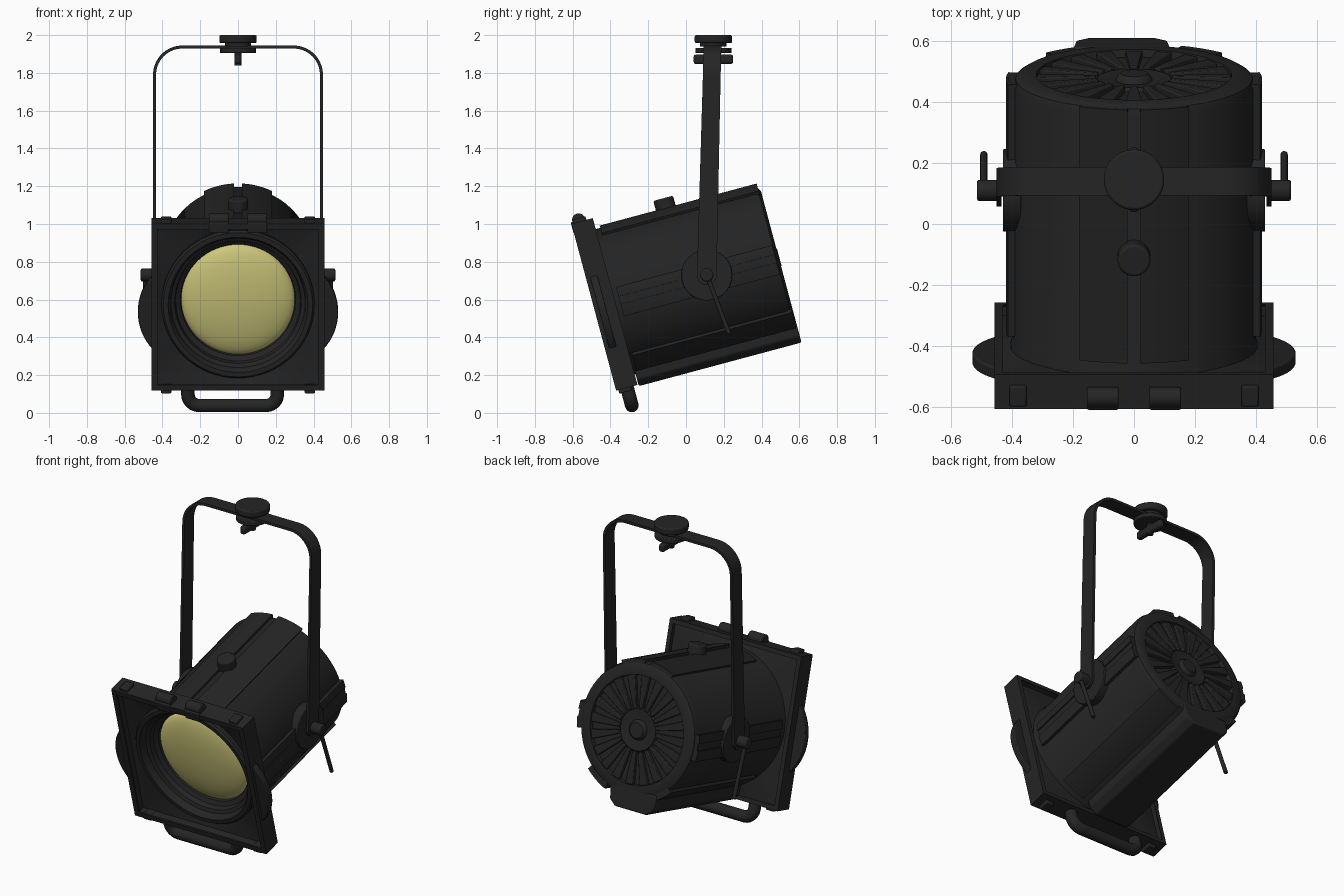
import bpy, bmesh
from math import sin, cos, pi, radians, sqrt
from mathutils import Matrix, Vector

if "Cube" in bpy.data.objects:
    bpy.data.objects.remove(bpy.data.objects["Cube"])

# Tilted lamp frame: local y runs along the barrel, origin at the yoke pivot
TILT = Matrix.Translation((0, 0.11, 0.73)) @ Matrix.Rotation(radians(15), 4, 'X')
WORLD = Matrix.Identity(4)
CZ = -0.01  # barrel axis height in the lamp frame


def material(name, col):
    m = bpy.data.materials.new(name)
    m.diffuse_color = (*col, 1)
    m.use_nodes = True
    m.node_tree.nodes["Principled BSDF"].inputs["Base Color"].default_value = m.diffuse_color
    return m


BLACK = material("black_metal", (0.018, 0.018, 0.018))
AMBER = material("lens_yellow", (0.62, 0.58, 0.2))


def finish(name, bm, frame=TILT, mat=BLACK, bevel=0):
    bmesh.ops.recalc_face_normals(bm, faces=bm.faces)
    me = bpy.data.meshes.new(name)
    bm.to_mesh(me)
    bm.free()
    me.materials.append(mat)
    ob = bpy.data.objects.new(name, me)
    bpy.context.collection.objects.link(ob)
    ob.matrix_world = frame
    if bevel:
        b = ob.modifiers.new("bevel", 'BEVEL')
        b.width, b.segments = bevel, 2
    bpy.ops.object.select_all(action='DESELECT')
    bpy.context.view_layer.objects.active = ob
    ob.select_set(True)
    bpy.ops.object.shade_smooth_by_angle(angle=radians(35))
    return ob


def lathe(name, prof, n=64, closed=False, start=0, mat=BLACK):
    """Turn (radius, y) points around the barrel axis."""
    bm = bmesh.new()
    rings = []
    for r, y in prof:
        rings.append([bm.verts.new((r * cos(start + 2 * pi * i / n), y,
                                    CZ + r * sin(start + 2 * pi * i / n))) for i in range(n)])
    pairs = list(zip(rings, rings[1:])) + ([(rings[-1], rings[0])] if closed else [])
    for a, b in pairs:
        for i in range(n):
            j = (i + 1) % n
            bm.faces.new((a[i], a[j], b[j], b[i]))
    bmesh.ops.remove_doubles(bm, verts=bm.verts, dist=1e-5)
    return finish(name, bm, mat=mat)


def prism(name, polys, y0, y1, bevel=0):
    """Extrude (x, z) outlines along the barrel."""
    bm = bmesh.new()
    for pts in polys:
        a = [bm.verts.new((x, y0, z)) for x, z in pts]
        b = [bm.verts.new((x, y1, z)) for x, z in pts]
        bm.faces.new(a)
        bm.faces.new(b[::-1])
        for i in range(len(pts)):
            j = (i + 1) % len(pts)
            bm.faces.new((a[i], b[i], b[j], a[j]))
    return finish(name, bm, bevel=bevel)


def arc(a0, a1, r, n=8, cx=0, cz=CZ):
    angs = [radians(a0 + (a1 - a0) * i / n) for i in range(n + 1)]
    return [(cx + r * cos(a), cz + r * sin(a)) for a in angs]


def sector(a0, a1, r0, r1, n=8):
    return arc(a0, a1, r1, n) + arc(a1, a0, r0, n)


def mirrored(polys):
    return polys + [[(-x, z) for x, z in p] for p in polys]


def box(name, c, s, frame=TILT, bevel=0.006):
    bm = bmesh.new()
    bmesh.ops.create_cube(bm, size=1, matrix=Matrix.Translation(c) @ Matrix.Diagonal((*s, 1)))
    return finish(name, bm, frame, bevel=bevel)


def rod(name, p, q, r, r2=None, frame=TILT, bevel=0, n=32):
    p, q = Vector(p), Vector(q)
    d = q - p
    bm = bmesh.new()
    bmesh.ops.create_cone(bm, cap_ends=True, segments=n, radius1=r, radius2=r if r2 is None else r2,
                          depth=d.length, matrix=Matrix.Translation((p + q) / 2)
                          @ d.to_track_quat('Z', 'Y').to_matrix().to_4x4())
    return finish(name, bm, frame, bevel=bevel)


# Barrel with rounded back edge, louvre recess and hub; front folds into the lens tube
lathe("barrel", [(0, .395), (.045, .395), (.055, .385), (.06, .372), (.12, .378), (.13, .365),
                 (.315, .365), (.32, .39), (.365, .392), (.388, .378), (.397, .355), (.397, -.5),
                 (.405, -.52), (.405, -.56), (.395, -.572), (.37, -.572), (.36, -.56), (.355, -.53),
                 (.335, -.52), (.33, -.49), (.305, -.475), (.295, -.44)])
prism("back_louvres", [sector(a - 5, a + 5, .125, .318, 3) for a in range(0, 360, 18)], .36, .387, .004)
lathe("lens", [(.302 * sin(t * pi / 20), -.455 - .07 * cos(t * pi / 20)) for t in range(11)], mat=AMBER)

# Raised casing panels
prism("top_panels", mirrored([sector(64, 87, .38, .41)]), -.48, .38)
prism("side_panels", mirrored([sector(3, 10, .38, .42), sector(-3, 3, .38, .412), sector(-12, -3, .38, .42)]),
      -.48, .375)
prism("lower_panels", mirrored([sector(-68, -46, .38, .415)]), -.49, .385)
prism("bottom_tray", [[(-.2, -.35), (-.19, -.44), (-.15, -.475), (.07, -.475), (.11, -.44), (.12, -.35)]],
      -.5, .392, .008)
rod("top_knob", (0, -.118, .38), (0, -.118, .452), .054, bevel=.008)

# Square front holder: walls with lips, and back plate with round opening
R2 = sqrt(2)
lathe("holder_frame", [(r * R2, y) for r, y in [(.457, -.505), (.457, -.622), (.425, -.622), (.425, -.612),
                                                (.44, -.605), (.44, -.515), (.43, -.505)]],
      n=4, closed=True, start=pi / 4)
bm = bmesh.new()
N = 64
loops = []
for y, sq in ((-.56, 1), (-.535, 0), (-.525, 0), (-.545, 1)):
    loop = []
    for i in range(N):
        c, s = cos(2 * pi * i / N), sin(2 * pi * i / N)
        r = .445 / max(abs(c), abs(s)) if sq else .39
        loop.append(bm.verts.new((r * c, y, CZ + r * s)))
    loops.append(loop)
for a, b in zip(loops, loops[1:]):
    for i in range(N):
        j = (i + 1) % N
        bm.faces.new((a[i], a[j], b[j], b[i]))
finish("holder_plate", bm)

# Rounded side flaps, clips and hinge knuckles on the holder
prism("side_flaps", mirrored([arc(-43, 43, .3, 16, .23, -.046) + [(.445, .15), (.445, -.24)]]), -.6, -.56, .006)
for s in (-1, 1):
    for z in (-.467, .447):
        box("corner_clip", (s * .38, -.575, z), (.055, .07, .04))
    rod("hinge_knuckle", (s * .102 - .052, -.58, .458), (s * .102 + .052, -.58, .458), .034, bevel=.005)
    box("hinge_leaf", (s * .102, -.615, .425), (.104, .018, .06))

# Bottom carrying handle
xl, xr, zb, rad = -.265, .208, -.565, .06
path = [(xl, -.45)] + arc(180, 270, rad, 6, xl + rad, zb + rad) \
    + arc(270, 360, rad, 6, xr - rad, zb + rad) + [(xr, -.45)]
cu = bpy.data.curves.new("bottom_handle", 'CURVE')
cu.dimensions, cu.bevel_depth, cu.bevel_resolution, cu.use_fill_caps = '3D', .036, 4, True
sp = cu.splines.new('POLY')
sp.points.add(len(path) - 1)
for p, (x, z) in zip(sp.points, path):
    p.co = (x, -.562, z, 1)
cu.materials.append(BLACK)
handle = bpy.data.objects.new("bottom_handle", cu)
bpy.context.collection.objects.link(handle)
handle.matrix_world = TILT
bpy.ops.object.select_all(action='DESELECT')
bpy.context.view_layer.objects.active = handle
handle.select_set(True)
bpy.ops.object.convert(target='MESH')

# Yoke: flat strap bent over the lamp, leaning slightly back
def strap(h, top, r):
    return [(h, .73)] + arc(0, 90, r, 10, h - r, top - r) + arc(90, 180, r, 10, r - h, top - r) + [(-h, .73)]


bm = bmesh.new()
secs = []
for (xo, zo), (xi, zi) in zip(strap(.45, 1.945, .155), strap(.434, 1.929, .139)):
    yc = .11 + (zo - .73) * .025
    w = .052 if zo < .8 else .047
    secs.append([bm.verts.new(v) for v in ((xo, yc - w, zo), (xo, yc + w, zo), (xi, yc + w, zi), (xi, yc - w, zi))])
for a, b in zip(secs, secs[1:]):
    for i in range(4):
        j = (i + 1) % 4
        bm.faces.new((a[i], a[j], b[j], b[i]))
bm.faces.new(secs[0])
bm.faces.new(secs[-1])
finish("yoke", bm, WORLD)

# Pivots with tightening levers
for s in (-1, 1):
    rod("pivot_disc", (s * .37, 0, 0), (s * .43, 0, 0), .135, bevel=.004, n=48)
    rod("yoke_end", (s * .434, .11, .73), (s * .45, .11, .73), .053, frame=WORLD)
    rod("pivot_knob", (s * .44, .11, .73), (s * .515, .11, .73), .035, frame=WORLD, bevel=.008)
    rod("pivot_lever", (s * .492, .11, .73), (s * .492, .228, .42), .012, frame=WORLD, n=12)

# Hanging clamp discs, bolt and wing nut
Y = .145
rod("clamp_top", (0, Y, 1.958), (0, Y, 2.0), .099, frame=WORLD, bevel=.008, n=48)
rod("clamp_cap", (0, Y, 1.94), (0, Y, 1.96), .07, frame=WORLD)
rod("clamp_lower", (0, Y, 1.905), (0, Y, 1.932), .096, frame=WORLD, bevel=.005, n=48)
rod("clamp_bolt", (0, Y, 1.84), (0, Y, 1.91), .018, frame=WORLD)
box("wing_nut", (0, Y, 1.872), (.035, .21, .05), WORLD, .012)
